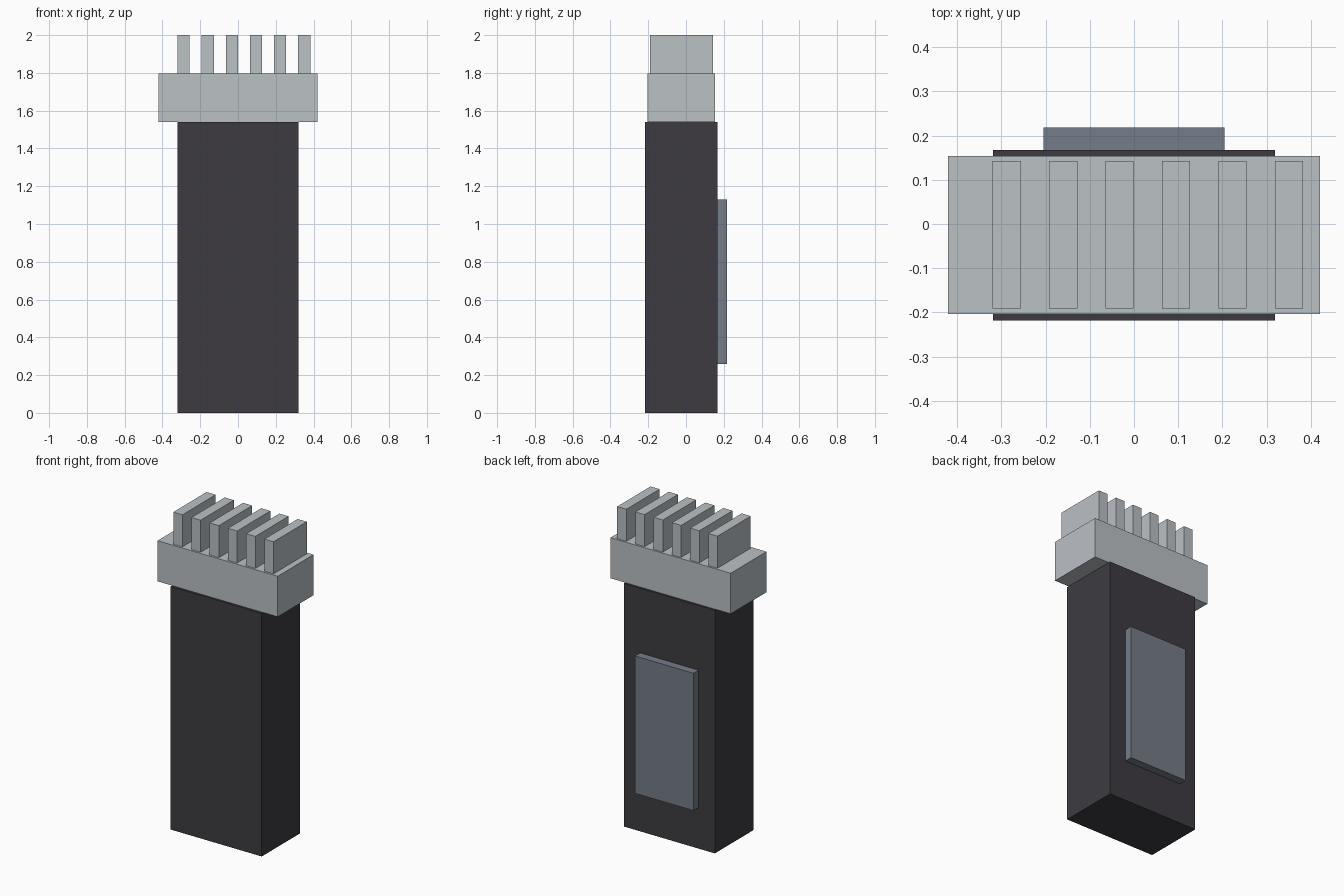
import bpy

if "Cube" in bpy.data.objects:
    bpy.data.objects.remove(bpy.data.objects["Cube"])


def material(name, rgb):
    m = bpy.data.materials.new(name)
    m.diffuse_color = (*rgb, 1.0)
    m.use_nodes = True
    m.node_tree.nodes["Principled BSDF"].inputs["Base Color"].default_value = m.diffuse_color
    return m


def box(name, x, y, z, mat):
    """Axis-aligned box from (min, max) ranges."""
    bpy.ops.mesh.primitive_cube_add(size=1)
    ob = bpy.context.object
    ob.name = name
    for v in ob.data.vertices:
        v.co = [r[0] if c < 0 else r[1] for c, r in zip(v.co, (x, y, z))]
    ob.data.materials.append(mat)
    return ob


charcoal = material("charcoal", (0.047, 0.044, 0.053))
light_grey = material("light_grey", (0.497, 0.533, 0.558))
slate = material("slate", (0.178, 0.205, 0.246))

# Tall body
box("body", (-0.319, 0.319), (-0.218, 0.167), (0, 1.54), charcoal)

# Raised panel on the back
box("back_panel", (-0.205, 0.205), (0.167, 0.218), (0.26, 1.13), slate)

# Wide cap over the body
box("cap", (-0.421, 0.421), (-0.204, 0.154), (1.54, 1.797), light_grey)

# Row of upright fins on the cap
for i in range(6):
    x0 = -0.32 + i * 0.1277
    box(f"fin_{i + 1}", (x0, x0 + 0.064), (-0.191, 0.142), (1.797, 2.0), light_grey)
